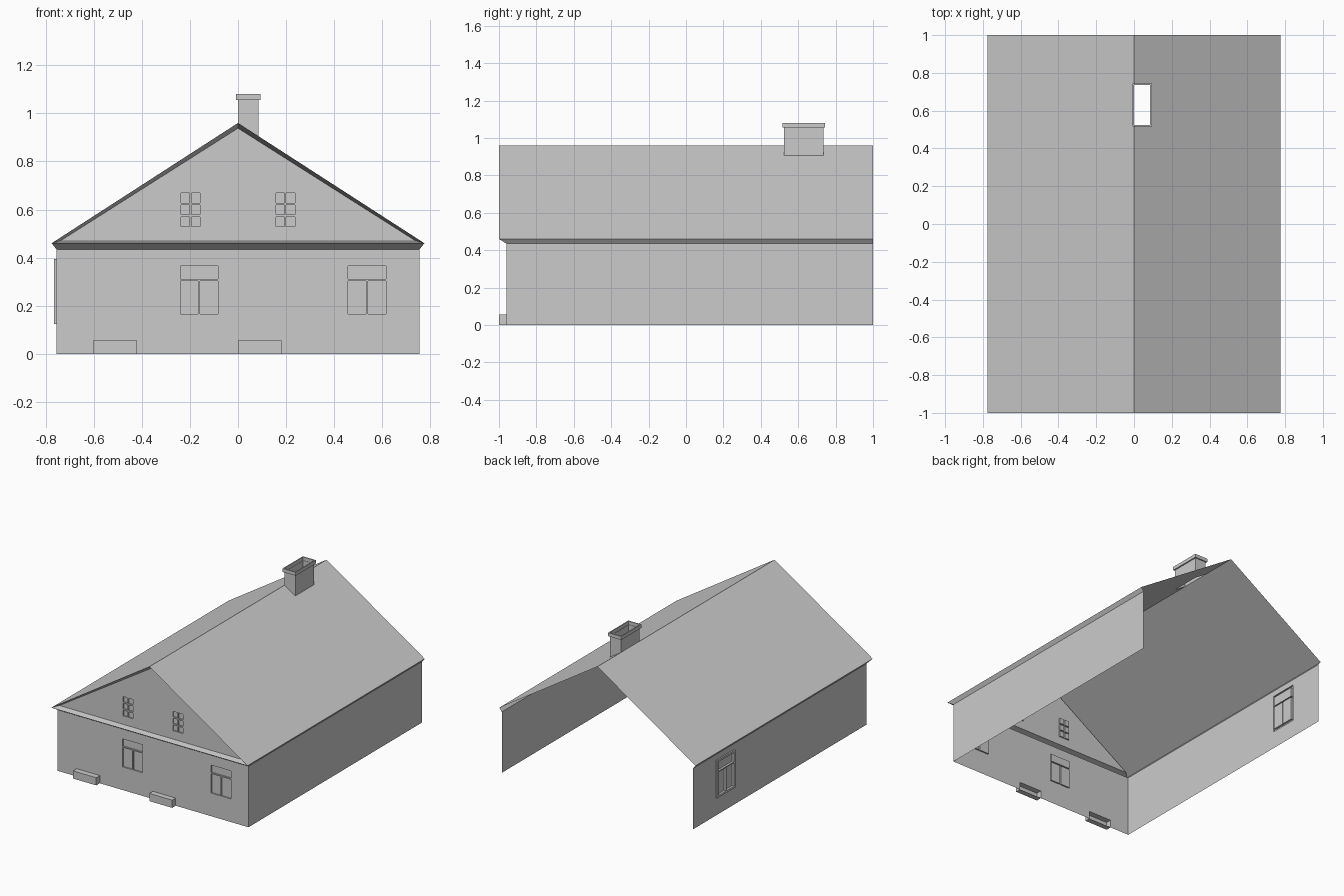
import bpy, bmesh

if "Cube" in bpy.data.objects:
    bpy.data.objects.remove(bpy.data.objects["Cube"])


def finish(name, bm):
    mesh = bpy.data.meshes.new(name)
    bm.to_mesh(mesh)
    bm.free()
    obj = bpy.data.objects.new(name, mesh)
    bpy.context.collection.objects.link(obj)
    return obj


def panel(name, outline, rects, place):
    """Flat sheet in (u, v); each rect is pushed by its depth, or cut out if depth is None."""
    bm = bmesh.new()
    bm.faces.new([bm.verts.new((u, v, 0)) for u, v in outline])
    for u0, u1, v0, v1, depth in rects:
        for co, no in (((u0, 0, 0), (1, 0, 0)), ((u1, 0, 0), (1, 0, 0)),
                       ((0, v0, 0), (0, 1, 0)), ((0, v1, 0), (0, 1, 0))):
            bmesh.ops.bisect_plane(bm, geom=bm.verts[:] + bm.edges[:] + bm.faces[:],
                                   dist=1e-5, plane_co=co, plane_no=no)
        bm.normal_update()
        inside = []
        for f in bm.faces:
            c = f.calc_center_median()
            if abs(f.normal.z) > 0.9 and u0 < c.x < u1 and v0 < c.y < v1:
                inside.append(f)
        if depth is None:
            bmesh.ops.delete(bm, geom=inside, context='FACES')
            continue
        if len(inside) > 1:
            inside = bmesh.ops.dissolve_faces(bm, faces=inside)['region']
        pushed = bmesh.ops.extrude_discrete_faces(bm, faces=inside)['faces']
        for v in {v for f in pushed for v in f.verts}:
            v.co.z += depth
    for v in bm.verts:
        v.co = place(*v.co)
    bm.normal_update()
    return finish(name, bm)


def loft(name, rings, closed):
    """Quad strips between matching rings of points."""
    bm = bmesh.new()
    rows = [[bm.verts.new(p) for p in ring] for ring in rings]
    n = len(rows[0])
    for a, b in zip(rows, rows[1:]):
        for i in range(n if closed else n - 1):
            j = (i + 1) % n
            bm.faces.new((a[i], a[j], b[j], b[i]))
    return finish(name, bm)


def casement(u0, u1, v0, v1, depth):
    """Top light over two tall panes."""
    m, g = (u0 + u1) / 2, 0.004
    split = v0 + (v1 - v0) * 0.71
    return [(u0, u1, split + g, v1, depth),
            (u0, m - g, v0, split - g, depth),
            (m + g, u1, v0, split - g, depth)]


def attic_window(u0, v0):
    """Two by three small panes."""
    return [(u0 + i * 0.043, u0 + i * 0.043 + 0.036,
             v0 + j * 0.049, v0 + j * 0.049 + 0.04, -0.01)
            for i in range(2) for j in range(3)]


W, E = 0.755, 0.775          # half width of walls and eaves
FRONT, WALL, EAVE, RIDGE = -0.96, 0.435, 0.46, 0.96
slope = (RIDGE - EAVE) / E


def box_outline(u0, u1, v0, v1):
    return [(u0, v0), (u1, v0), (u1, v1), (u0, v1)]


def on_front(u, v, w):
    return (u, FRONT - w, v)


# Front wall with two windows and two low projecting boxes
panel("front_wall", box_outline(-W, W, 0, WALL),
      casement(-0.24, -0.083, 0.165, 0.365, -0.01)
      + casement(0.458, 0.615, 0.165, 0.365, -0.01)
      + [(-0.603, -0.42, 0, 0.055, 0.04), (0, 0.18, 0, 0.055, 0.04)],
      on_front)

# Side walls, the left one with a framed window near the back
panel("right_wall", box_outline(FRONT, 1, 0, WALL), [],
      lambda u, v, w: (W + w, u, v))
panel("left_wall", box_outline(-1, -FRONT, 0, WALL),
      [(-0.74, -0.535, 0.125, 0.395, 0.01)]
      + casement(-0.725, -0.55, 0.14, 0.38, -0.015),
      lambda u, v, w: (-W - w, -u, v))

# Gable with attic windows
gable = [(-0.738, 0.47), (0.738, 0.47), (0, 0.938)]
panel("gable_wall", gable, attic_window(-0.237, 0.53) + attic_window(0.157, 0.53), on_front)

# Gable trim and ledge, from the roof edge back to the gable
loft("gable_trim",
     [[(-E, -1, EAVE), (E, -1, EAVE), (0, -1, RIDGE)],
      [on_front(u, v, 0) for u, v in gable]], True)

# Sloping eaves around three sides
loft("eaves",
     [[(-W, 1, WALL), (-W, FRONT, WALL), (W, FRONT, WALL), (W, 1, WALL)],
      [(-E, 1, EAVE), (-E, -1, EAVE), (E, -1, EAVE), (E, 1, EAVE)]], False)

# Roof sheet folded at the ridge, with the chimney opening
X0, X1, Y0, Y1 = 0, 0.085, 0.525, 0.735
panel("roof", box_outline(-E, E, -1, 1), [(X0, X1, Y0, Y1, None)],
      lambda u, v, w: (u, v, RIDGE - slope * abs(u)))


# Hollow chimney with a projecting cap
def flue(z, grow=0.0, fall=0.0):
    pts = box_outline(X0 - grow, X1 + grow, Y0 - grow, Y1 + grow)
    return [(x, y, z - fall * x) for x, y in pts]


loft("chimney",
     [flue(RIDGE, fall=slope), flue(1.055), flue(1.055, 0.009),
      flue(1.08, 0.009), flue(1.08, 0.001), flue(1.056, 0.001)], True)
